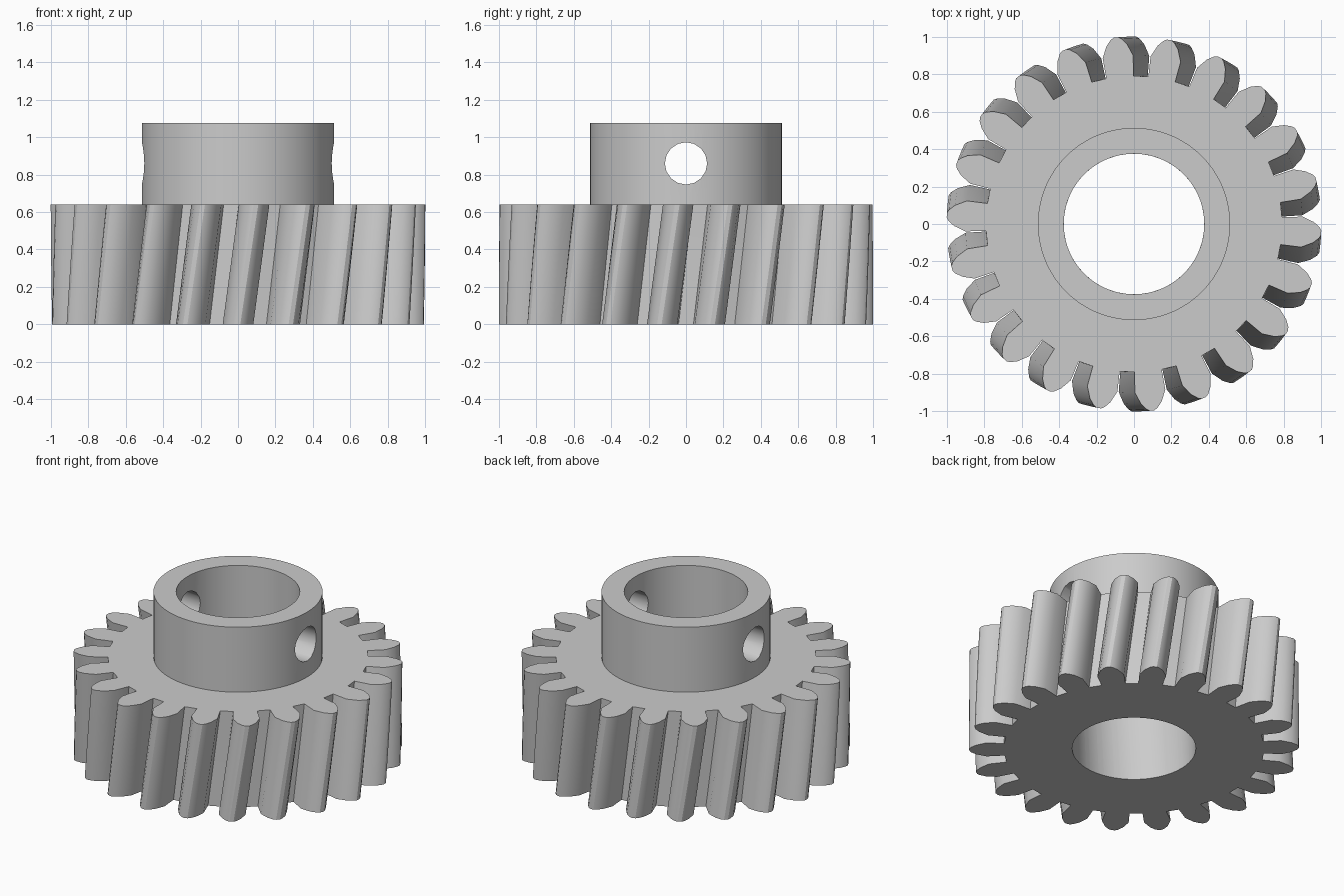
import bpy
import bmesh
from math import radians, sin, cos, pi
from mathutils import Matrix

cube = bpy.data.objects.get("Cube")
if cube:
    bpy.data.objects.remove(cube, do_unlink=True)

TEETH = 22
TWIST = radians(5.5)
GEAR_TOP, HUB_TOP = 0.64, 1.075
BORE_R, HUB_R = 0.375, 0.513

steel = bpy.data.materials.new("grey_steel")
steel.use_nodes = True
grey = (0.6, 0.6, 0.6, 1)
steel.diffuse_color = grey
steel.node_tree.nodes["Principled BSDF"].inputs["Base Color"].default_value = grey


def finish(name, bm):
    bmesh.ops.recalc_face_normals(bm, faces=bm.faces)
    mesh = bpy.data.meshes.new(name)
    bm.to_mesh(mesh)
    bm.free()
    mesh.materials.append(steel)
    obj = bpy.data.objects.new(name, mesh)
    bpy.context.collection.objects.link(obj)
    return obj


def select(obj):
    bpy.ops.object.select_all(action='DESELECT')
    obj.select_set(True)
    bpy.context.view_layer.objects.active = obj


def closed_shell(name, loops):
    """Skin a cycle of equal-length loops into a ring-shaped solid."""
    bm = bmesh.new()
    rows = [[bm.verts.new(p) for p in loop] for loop in loops]
    n = len(rows[0])
    for a, b in zip(rows, rows[1:] + rows[:1]):
        for i in range(n):
            j = (i + 1) % n
            bm.faces.new((a[i], a[j], b[j], b[i]))
    return finish(name, bm)


def loop_at(polar, z, turn=0.0):
    return [(r * cos(a + turn), r * sin(a + turn), z) for r, a in polar]


# Helical gear: half tooth as (radius, half angle), mirrored and repeated
half = [(0.79, 5.3), (0.9, 5.2), (0.96, 3.3), (0.99, 1.7), (1.0, 0.7)]
tooth = [(r, -a) for r, a in half] + half[::-1]
outline = [(r, pi / 2 + k * 2 * pi / TEETH + radians(a))
           for k in range(TEETH) for r, a in tooth]
bore = [(BORE_R, a) for r, a in outline]
steps = 4
loops = [loop_at(bore, 0)]
loops += [loop_at(outline, GEAR_TOP * s / steps, TWIST * s / steps)
          for s in range(steps + 1)]
loops.append(loop_at(bore, GEAR_TOP, TWIST))
gear = closed_shell("helical_gear", loops)

# Hub collar
angles = [2 * pi * i / 72 for i in range(72)]
inner = [(BORE_R, a) for a in angles]
outer = [(HUB_R, a) for a in angles]
hub = closed_shell("hub_collar", [
    loop_at(inner, GEAR_TOP), loop_at(outer, GEAR_TOP),
    loop_at(outer, HUB_TOP), loop_at(inner, HUB_TOP)])

# Cross hole through the collar
bm = bmesh.new()
bmesh.ops.create_cone(bm, cap_ends=True, segments=16, radius1=0.113,
                      radius2=0.113, depth=1.4,
                      matrix=Matrix.Translation((0, 0, 0.86))
                      @ Matrix.Rotation(pi / 2, 4, 'Y'))
cutter = finish("cross_hole_cutter", bm)
cutter.hide_render = True
cut = hub.modifiers.new("cross_hole", 'BOOLEAN')
cut.operation = 'DIFFERENCE'
cut.solver = 'EXACT'
cut.object = cutter
select(hub)
bpy.ops.object.modifier_apply(modifier=cut.name)
bpy.data.objects.remove(cutter, do_unlink=True)

# Smooth curved walls, keep crisp edges
for obj in (gear, hub):
    select(obj)
    bpy.ops.object.shade_smooth_by_angle(angle=radians(30))
